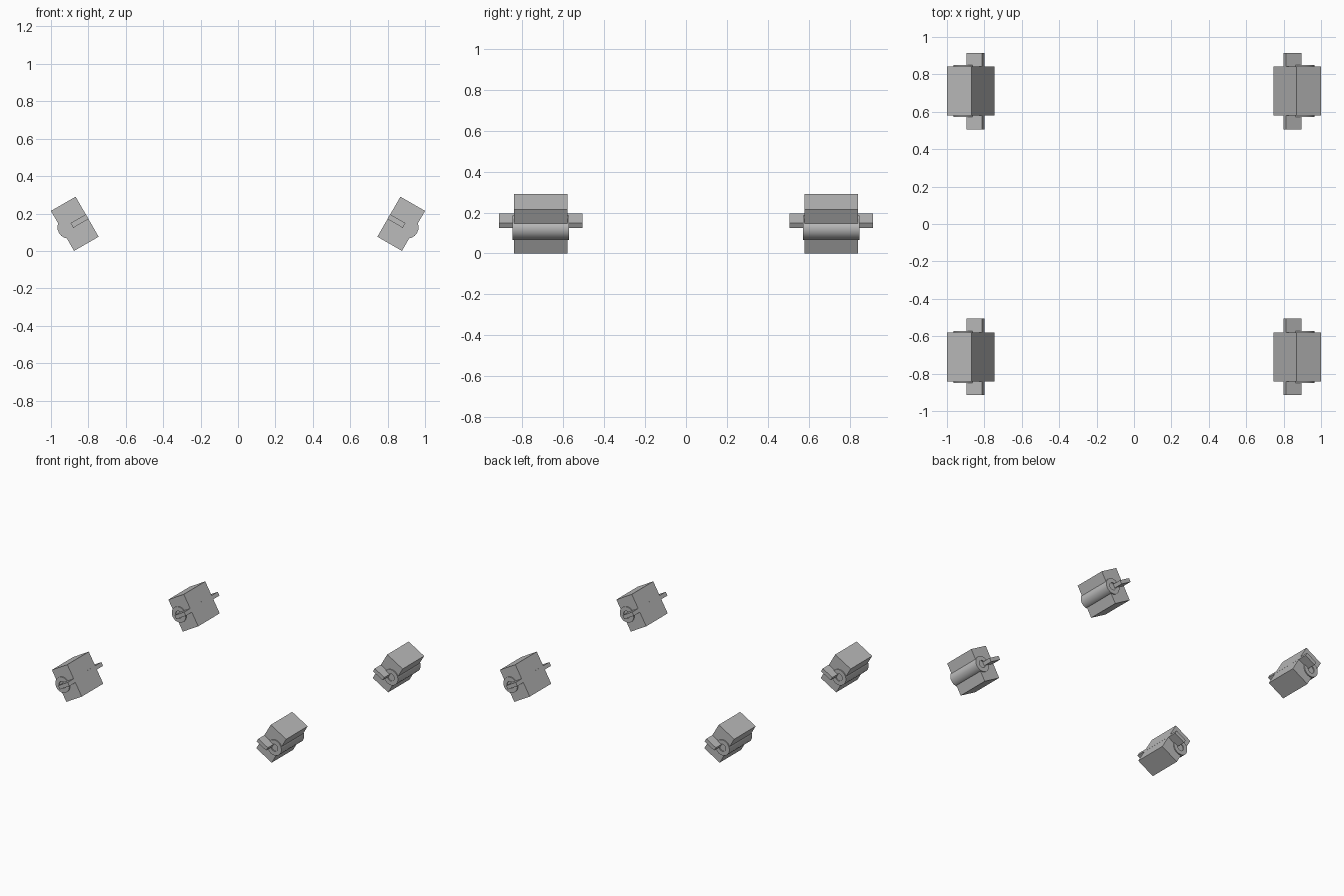
import bpy, bmesh, math

if "Cube" in bpy.data.objects:
    bpy.data.objects.remove(bpy.data.objects["Cube"])

grey = bpy.data.materials.new("plain_grey")
grey.diffuse_color = (0.5, 0.5, 0.5, 1)
grey.use_nodes = True
grey.node_tree.nodes["Principled BSDF"].inputs["Base Color"].default_value = grey.diffuse_color

TILT = math.radians(30)
CX, CZ, CY = 0.8725, 0.145, 0.71


def place(side, u, v):
    """Tilted block frame (u inward, v up along the block) to world x, z."""
    x = -CX + u * math.cos(TILT) - v * math.sin(TILT)
    z = CZ + u * math.sin(TILT) + v * math.cos(TILT)
    return -side * x, z


def finish(name, bm, smooth=False):
    bmesh.ops.recalc_face_normals(bm, faces=bm.faces)
    mesh = bpy.data.meshes.new(name)
    bm.to_mesh(mesh)
    bm.free()
    mesh.materials.append(grey)
    if smooth:
        mesh.shade_smooth()
        mesh.set_sharp_from_angle(angle=math.radians(40))
    bpy.context.collection.objects.link(bpy.data.objects.new(name, mesh))


def box(name, side, y, u0, u1, v0, v1, half):
    bm = bmesh.new()
    pts = [place(side, u, v) for u, v in ((u0, v0), (u1, v0), (u1, v1), (u0, v1))]
    face = bm.faces.new([bm.verts.new((x, y - half, z)) for x, z in pts])
    ext = bmesh.ops.extrude_face_region(bm, geom=[face])
    verts = [g for g in ext["geom"] if isinstance(g, bmesh.types.BMVert)]
    bmesh.ops.translate(bm, verts=verts, vec=(0, 2 * half, 0))
    finish(name, bm)


def tube(name, side, y, u, r_out, r_in, half, n=20):
    bm = bmesh.new()
    loops = []
    for r, dy in ((r_out, -half), (r_out, half), (r_in, half), (r_in, -half)):
        ring = []
        for i in range(n):
            a = 2 * math.pi * i / n
            x, z = place(side, u + r * math.cos(a), r * math.sin(a))
            ring.append(bm.verts.new((x, y + dy, z)))
        loops.append(ring)
    for k in range(4):
        a, b = loops[k], loops[(k + 1) % 4]
        for i in range(n):
            j = (i + 1) % n
            bm.faces.new((a[i], a[j], b[j], b[i]))
    finish(name, bm, smooth=True)


for side, s_name in ((-1, "left"), (1, "right")):
    for y, y_name in ((-CY, "front"), (CY, "back")):
        tag = f"{y_name}_{s_name}"
        # tilted block
        box(f"block_{tag}", side, y, -0.076, 0.076, -0.1235, 0.1235, 0.131)
        # round sleeve bulging out of the outer face
        tube(f"sleeve_{tag}", side, y, -0.038, 0.06, 0.028, 0.139)
        # flat bar passing through both ends
        box(f"bar_{tag}", side, y, -0.018, 0.0765, -0.0145, 0.0145, 0.205)
